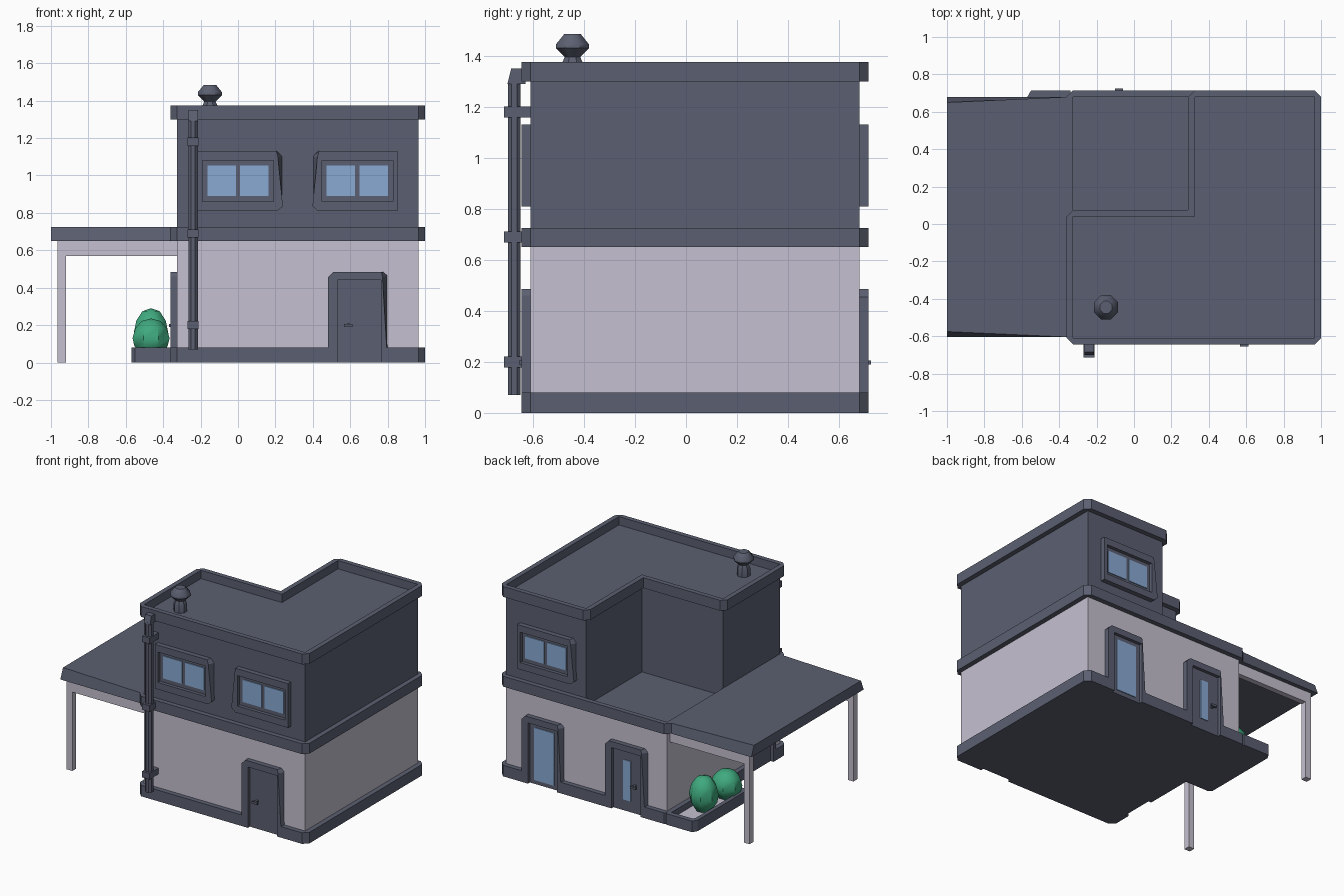
import bpy, bmesh, math
from mathutils import Vector

cube = bpy.data.objects.get("Cube")
if cube:
    bpy.data.objects.remove(cube, do_unlink=True)


def material(name, rgb):
    m = bpy.data.materials.new(name)
    m.use_nodes = True
    m.diffuse_color = (*rgb, 1)
    m.node_tree.nodes["Principled BSDF"].inputs["Base Color"].default_value = (*rgb, 1)
    return m


SLATE = material("slate", (0.105, 0.117, 0.165))
PLASTER = material("lavender_plaster", (0.56, 0.53, 0.63))
GLASS = material("window_blue", (0.25, 0.40, 0.65))
LEAF = material("leaf_green", (0.05, 0.40, 0.21))


def loft(name, loops, mat, closed=True, ring=False, caps=False, loc=(0, 0, 0), turn=0, smooth=False):
    """Join point loops of equal length with quads, optionally capped or ringed."""
    bm = bmesh.new()
    rows = [[bm.verts.new(p) for p in loop] for loop in loops]
    n = len(rows[0])
    pairs = list(zip(rows, rows[1:] + rows[:1])) if ring else list(zip(rows, rows[1:]))
    for a, b in pairs:
        for i in range(n if closed else n - 1):
            j = (i + 1) % n
            bm.faces.new((a[i], a[j], b[j], b[i]))
    if caps:
        bm.faces.new(rows[0][::-1])
        bm.faces.new(rows[-1])
    bmesh.ops.remove_doubles(bm, verts=bm.verts, dist=0.0003)
    bmesh.ops.recalc_face_normals(bm, faces=bm.faces)
    mesh = bpy.data.meshes.new(name)
    bm.to_mesh(mesh)
    bm.free()
    mesh.materials.append(mat)
    ob = bpy.data.objects.new(name, mesh)
    ob.location = loc
    ob.rotation_euler.z = turn
    bpy.context.collection.objects.link(ob)
    if smooth:
        bpy.ops.object.select_all(action="DESELECT")
        ob.select_set(True)
        bpy.context.view_layer.objects.active = ob
        bpy.ops.object.shade_smooth_by_angle(angle=math.radians(40))
    return ob


def level(points, z):
    return [(p[0], p[1], z) for p in points]


def prism(name, points, z0, z1, mat):
    return loft(name, [level(points, z0), level(points, z1)], mat, caps=True)


def rect(x0, x1, y0, y1):
    return [(x0, y0), (x1, y0), (x1, y1), (x0, y1)]


def box(name, x0, x1, y0, y1, z0, z1, mat, **kw):
    r = rect(x0, x1, y0, y1)
    return loft(name, [level(r, z0), level(r, z1)], mat, caps=True, **kw)


def lathe(name, profile, sides, mat, loc, smooth=False):
    ang = [2 * math.pi * (i + 0.5) / sides for i in range(sides)]
    loops = [[(r * math.cos(a), r * math.sin(a), z) for a in ang] for r, z in profile]
    return loft(name, loops, mat, caps=True, loc=loc, smooth=smooth)


RIM = 0.035


def edge_normals(points):
    vs = [Vector(p) for p in points]
    dirs = [(vs[(i + 1) % len(vs)] - v).normalized() for i, v in enumerate(vs)]
    return vs, dirs, [Vector((d.y, -d.x)) for d in dirs]


def band(name, points, z0, z1):
    """Parapet around a wall outline, with its outer corners cut off."""
    vs, dirs, nor = edge_normals(points)
    outer, inner = [], []
    for i, v in enumerate(vs):
        a, b = nor[i - 1], nor[i]
        if dirs[i - 1].cross(dirs[i]) > 0:
            outer += [v + a * RIM, v + b * RIM]
            inner += [v, v]
        else:
            outer.append(v + (a + b) * RIM)
            inner.append(v)
    loops = [level(outer, z0), level(outer, z1), level(inner, z1), level(inner, z0)]
    return loft(name, loops, SLATE, ring=True)


# Plinth, notched at every doorway (edge index: distances along that edge)
house = rect(-0.325, 0.965, -0.61, 0.68)
doorways = {0: [0.973], 2: [0.315, 0.985], 3: [1.05]}
outline = []
vs, dirs, nor = edge_normals(house)
for i, v in enumerate(vs):
    rim = nor[i] * RIM
    outline.append(v + rim)
    for t in doorways.get(i, []):
        a, b = v + dirs[i] * (t - 0.117), v + dirs[i] * (t + 0.117)
        outline += [a + rim, a + nor[i] * 0.004, b + nor[i] * 0.004, b + rim]
    outline.append(vs[(i + 1) % 4] + rim)
prism("plinth", outline, 0, 0.08, SLATE)

# Walls, floors and parapets
ell = [(-0.325, -0.61), (0.965, -0.61), (0.965, 0.68), (0.325, 0.68), (0.325, 0.04), (-0.325, 0.04)]
prism("ground_floor_walls", house, 0.07, 0.655, PLASTER)
prism("terrace_floor", house, 0.655, 0.67, SLATE)
prism("upper_floor_walls", ell, 0.66, 1.315, SLATE)
band("middle_band", house, 0.65, 0.725)
band("roof_parapet", ell, 1.30, 1.375)

# Carport
slab_low = rect(-1, -0.34, -0.605, 0.68)
slab_top = [(-1, -0.575), (-0.34, -0.605), (-0.34, 0.68), (-1, 0.65)]
loft("carport_roof", [level(slab_low, 0.65), level(slab_top, 0.725)], SLATE, caps=True)
for side, y in (("front", -0.56), ("back", 0.63)):
    box(side + "_carport_post", -0.965, -0.92, y - 0.022, y + 0.022, 0, 0.655, PLASTER)
    box(side + "_carport_beam", -0.925, -0.32, y - 0.02, y + 0.02, 0.57, 0.655, PLASTER)

# Planter and bushes
bed = [(-0.34, 0.10), (-0.34, 0.715), (-0.55, 0.715), (-0.57, 0.68), (-0.57, 0.12), (-0.55, 0.10)]
bed_in = [(-0.34, 0.135), (-0.34, 0.68), (-0.53, 0.68), (-0.54, 0.66), (-0.54, 0.15), (-0.53, 0.135)]
loft("planter_wall", [level(bed, 0), level(bed, 0.08), level(bed_in, 0.08), level(bed_in, 0)], SLATE, ring=True)
prism("planter_base", bed_in, 0, 0.02, SLATE)
prism("planter_bed", bed_in, 0.02, 0.035, PLASTER)
bush = [(0, 0), (0.55, 0.08), (0.9, 0.3), (1, 0.5), (0.85, 0.75), (0.5, 0.94), (0, 1)]
for name, y, radius, top in (("tall_bush", 0.46, 0.1, 0.29), ("round_bush", 0.20, 0.107, 0.235)):
    lathe(name, [(r * radius, 0.025 + h * (top - 0.025)) for r, h in bush], 8, LEAF, (-0.465, y, 0), True)

# Roof vent
lathe("roof_vent", [(0.045, 1.31), (0.045, 1.37), (0.033, 1.395), (0.07, 1.43), (0.07, 1.445), (0.035, 1.485)],
      8, SLATE, (-0.15, -0.445, 0), True)

# Drainpipe
pipe_at = (-0.24, -0.673, 0)
lathe("drainpipe", [(0.027, 0.07), (0.027, 1.30)], 8, SLATE, pipe_at)
for z in (0.2, 0.69, 1.18):
    box("pipe_collar", -0.03, 0.03, -0.04, 0.065, z - 0.022, z + 0.022, SLATE, loc=pipe_at)
elbow = [(-0.70, 1.29), (-0.685, 1.35), (-0.63, 1.35), (-0.63, 1.29)]
loft("pipe_elbow", [[(x, y, z) for y, z in elbow] for x in (-0.265, -0.215)], SLATE, caps=True)


def surround(name, back, front, inner, closed, s, place):
    """Raised surround with one slanted side; s mirrors it."""
    def at(points, y):
        return [(s * x, y, z) for x, z in points]
    loops = [at(back, 0.01), at(front, -0.035), at(inner, -0.035), at(inner, 0.01)]
    loft(name, loops, SLATE, closed=closed, **place)


def window(name, x, y, turn, s):
    place = dict(loc=(x, y, 0), turn=turn)
    back = [(-0.215, 0.81), (0.21, 0.81), (0.24, 0.835), (0.24, 1.10), (0.21, 1.13), (-0.215, 1.13)]
    front = back[:3] + [(0.213, 1.10), (0.205, 1.13)] + back[5:]
    a, b, c, d = rect(-0.19, 0.19, 0.86, 1.08)
    surround(name + "_surround", back, front, [a, b, b, c, c, d], True, s, place)
    box(name + "_sash", -0.19, 0.19, -0.01, 0.01, 0.86, 1.08, SLATE, **place)
    for u in (-0.088, 0.088):
        box(name + "_pane", u - 0.076, u + 0.076, -0.016, -0.009, 0.89, 1.052, GLASS, **place)


window("front_right_window", 0, -0.61, 0, 1)
window("front_left_window", 0.638, -0.61, 0, -1)
window("back_window", 0.638, 0.68, math.pi, 1)


def door(name, x, y, turn, handle, pane=None):
    place = dict(loc=(x, y, 0), turn=turn)
    back = [(0.157, 0), (0.157, 0.46), (0.13, 0.485), (-0.138, 0.485), (-0.168, 0.455), (-0.168, 0)]
    front = [(0.152, 0), (0.124, 0.46), (0.119, 0.485)] + back[3:]
    right, left, head = 0.117, -0.117, 0.44
    inner = [(right, 0), (right, head), (right, head), (left, head), (left, head), (left, 0)]
    surround(name + "_surround", back, front, inner, False, 1, place)
    box(name + "_leaf", left, right, -0.012, 0.01, 0, head, SLATE, **place)
    if pane:
        u0, u1, z0, z1 = pane
        box(name + "_glass", u0, u1, -0.018, -0.011, z0, z1, GLASS, **place)
    if handle:
        box(name + "_handle_stem", handle - 0.008, handle + 0.008, -0.035, -0.01, 0.19, 0.208, SLATE, **place)
        box(name + "_handle", handle - 0.022, handle + 0.022, -0.045, -0.033, 0.19, 0.206, SLATE, **place)


door("front_door", 0.648, -0.61, 0, -0.058)
door("back_glass_door", 0.65, 0.68, math.pi, None, (-0.08, 0.08, 0.03, 0.41))
door("back_door", -0.02, 0.68, math.pi, 0.06, (-0.035, 0.025, 0.08, 0.37))
door("side_door", -0.325, -0.37, -math.pi / 2, -0.058)
